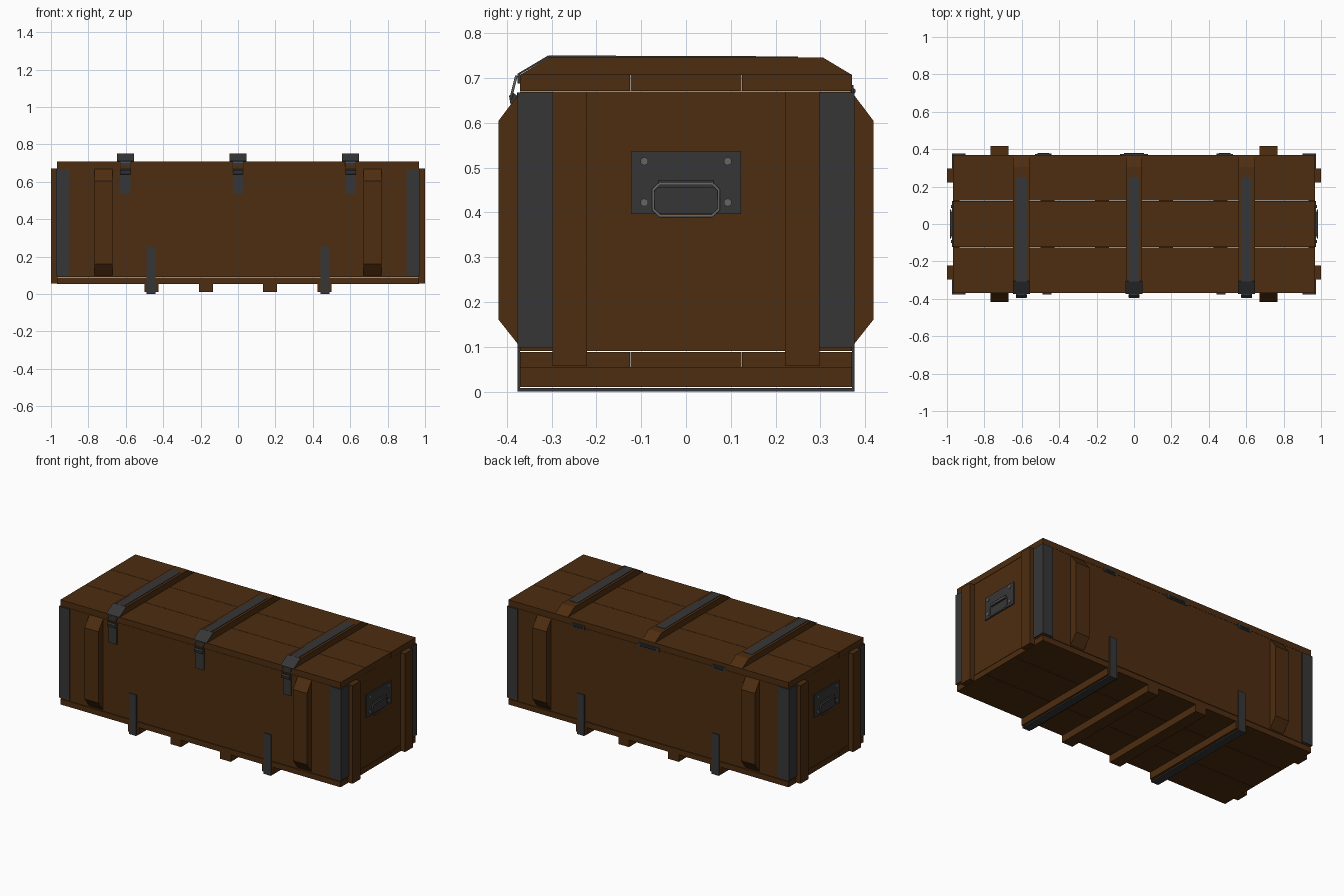
import bpy, bmesh, math
from mathutils import Vector

if "Cube" in bpy.data.objects:
    bpy.data.objects.remove(bpy.data.objects["Cube"])

def material(name, r, g, b):
    m = bpy.data.materials.new(name)
    m.diffuse_color = (r, g, b, 1)
    m.use_nodes = True
    m.node_tree.nodes["Principled BSDF"].inputs["Base Color"].default_value = m.diffuse_color
    return m

WOOD = material("dark brown wood", 0.075, 0.026, 0.005)
METAL = material("charcoal metal", 0.037, 0.037, 0.038)
STEEL = material("grey steel", 0.13, 0.13, 0.13)

def finish(name, bm, mat):
    bmesh.ops.recalc_face_normals(bm, faces=bm.faces)
    me = bpy.data.meshes.new(name)
    bm.to_mesh(me)
    bm.free()
    me.materials.append(mat)
    ob = bpy.data.objects.new(name, me)
    bpy.context.collection.objects.link(ob)
    return ob

def box(name, mat, x, y, z):
    """Box from (min, max) pairs."""
    bm = bmesh.new()
    bmesh.ops.create_cube(bm, size=1)
    for v in bm.verts:
        v.co = [sorted(r)[0] if c < 0 else sorted(r)[1] for c, r in zip(v.co, (x, y, z))]
    return finish(name, bm, mat)

def prism(name, mat, profile, a, b, axis="x"):
    """Extrude a closed profile along x (points are y, z) or z (points are x, y)."""
    bm = bmesh.new()
    at = (lambda p, t: (t, p[0], p[1])) if axis == "x" else (lambda p, t: (p[0], p[1], t))
    f = bm.faces.new([bm.verts.new(at(p, a)) for p in profile])
    ext = bmesh.ops.extrude_face_region(bm, geom=[f])["geom"]
    d = Vector(at((0, 0), b - a))
    bmesh.ops.translate(bm, vec=d, verts=[v for v in ext if isinstance(v, bmesh.types.BMVert)])
    return finish(name, bm, mat)

def cylinder(name, mat, centre, radius, length, segs=10):
    """Cylinder along x."""
    bm = bmesh.new()
    bmesh.ops.create_cone(bm, cap_ends=True, segments=segs, radius1=radius, radius2=radius, depth=length)
    for v in bm.verts:
        v.co = Vector((v.co.z, v.co.x, v.co.y)) + Vector(centre)
    return finish(name, bm, mat)

def wire(name, mat, pts, r):
    """Closed round wire loop."""
    cu = bpy.data.curves.new(name, "CURVE")
    cu.dimensions = "3D"
    cu.bevel_depth, cu.bevel_resolution = r, 1
    s = cu.splines.new("POLY")
    s.points.add(len(pts) - 1)
    for p, c in zip(s.points, pts):
        p.co = (*c, 1)
    s.use_cyclic_u = True
    cu.materials.append(mat)
    ob = bpy.data.objects.new(name, cu)
    bpy.context.collection.objects.link(ob)

# Hollow body: long walls and end walls
for s in (-1, 1):
    box("long_wall", WOOD, (-.968, .968), (s * .335, s * .37), (.091, .67))
    box("end_wall", WOOD, (s * .933, s * .967), (-.335, .335), (.091, .67))

# Floor and lid planks
for y0, y1 in ((-.37, -.1255), (-.1235, .1235), (.1255, .37)):
    box("floor_plank", WOOD, (-.968, .968), (y0, y1), (.054, .088))
    box("lid_plank", WOOD, (-.968, .968), (y0, y1), (.671, .708))

# Skids under the floor
for x in (-.463, -.172, .172, .463):
    box("skid", WOOD, (x - .037, x + .037), (-.37, .37), (.01, .055))

# Metal bands wrapping the outer skids
band = [(-.376, 0), (.376, 0), (.376, .255), (.37, .255),
        (.37, .008), (-.37, .008), (-.37, .255), (-.376, .255)]
for x in (-.465, .465):
    prism("skid_band", METAL, band, x - .025, x + .025)

for sx in (-1, 1):
    for sy in (-1, 1):
        # L-shaped corner guards
        guard = [(.9, .376), (.974, .376), (.974, .298), (.967, .298), (.967, .37), (.9, .37)]
        prism("corner_guard", METAL, [(sx * x, sy * y) for x, y in guard], .098, .668, "z")
        # Chamfered side battens
        batten = [(.369, .098), (.418, .16), (.418, .605), (.369, .67)]
        prism("side_batten", WOOD, [(sy * y, z) for y, z in batten], sx * .72 - .048, sx * .72 + .048)
        # End battens
        box("end_batten", WOOD, (sx * .966, sx * 1.0), (sy * .221, sy * .298), (.057, .67))

    # Handle plate, rivets, grip bar and loop
    box("handle_plate", METAL, (sx * .966, sx * .974), (-.123, .123), (.396, .536))
    for y in (-.093, .093):
        for z in (.422, .514):
            cylinder("plate_rivet", STEEL, (sx * .974, y, z), .009, .008)
    box("handle_mount", METAL, (sx * .973, sx * .984), (-.063, .063), (.455, .472))
    c = .014
    loop = [(-.073 + c, .392), (.073 - c, .392), (.073, .392 + c), (.073, .464 - c),
            (.073 - c, .464), (-.073 + c, .464), (-.073, .464 - c), (-.073, .392 + c)]
    wire("handle_loop", STEEL, [(sx * .981, y, z) for y, z in loop], .004)

for x in (-.602, 0, .602):
    # Lid batten with sloped ends
    prism("lid_batten", WOOD, [(-.37, .707), (-.305, .746), (.305, .746), (.37, .707)], x - .044, x + .044)
    # Metal strap along the batten top, wide plate on the front slope
    prism("lid_strap", METAL, [(-.307, .746), (-.307, .75), (.04, .749), (.25, .748), (.25, .745)],
          x - .029, x + .029)
    prism("strap_front", METAL, [(-.371, .708), (-.375, .71), (-.308, .75), (-.304, .746)],
          x - .045, x + .045)
    # Latch: body plate, clasp, lid lip and wire loop
    box("latch_plate", METAL, (x - .028, x + .028), (-.377, -.37), (.535, .668))
    prism("latch_clasp", METAL, [(-.376, .638), (-.392, .642), (-.395, .66), (-.386, .667), (-.376, .66)],
          x - .028, x + .028)
    box("latch_lip", METAL, (x - .028, x + .028), (-.376, -.37), (.688, .71))
    wire("latch_loop", STEEL, [(x - .028, -.391, .655), (x + .028, -.391, .655),
                               (x + .028, -.379, .704), (x - .028, -.379, .704)], .003)

# Rear hinges: leaves and barrel
for x, w in ((-.485, .045), (0, .075), (.485, .045)):
    box("hinge_leaf", METAL, (x - w, x + w), (.369, .374), (.658, .684))
    cylinder("hinge_barrel", METAL, (x, .373, .671), .006, w * 1.4)
